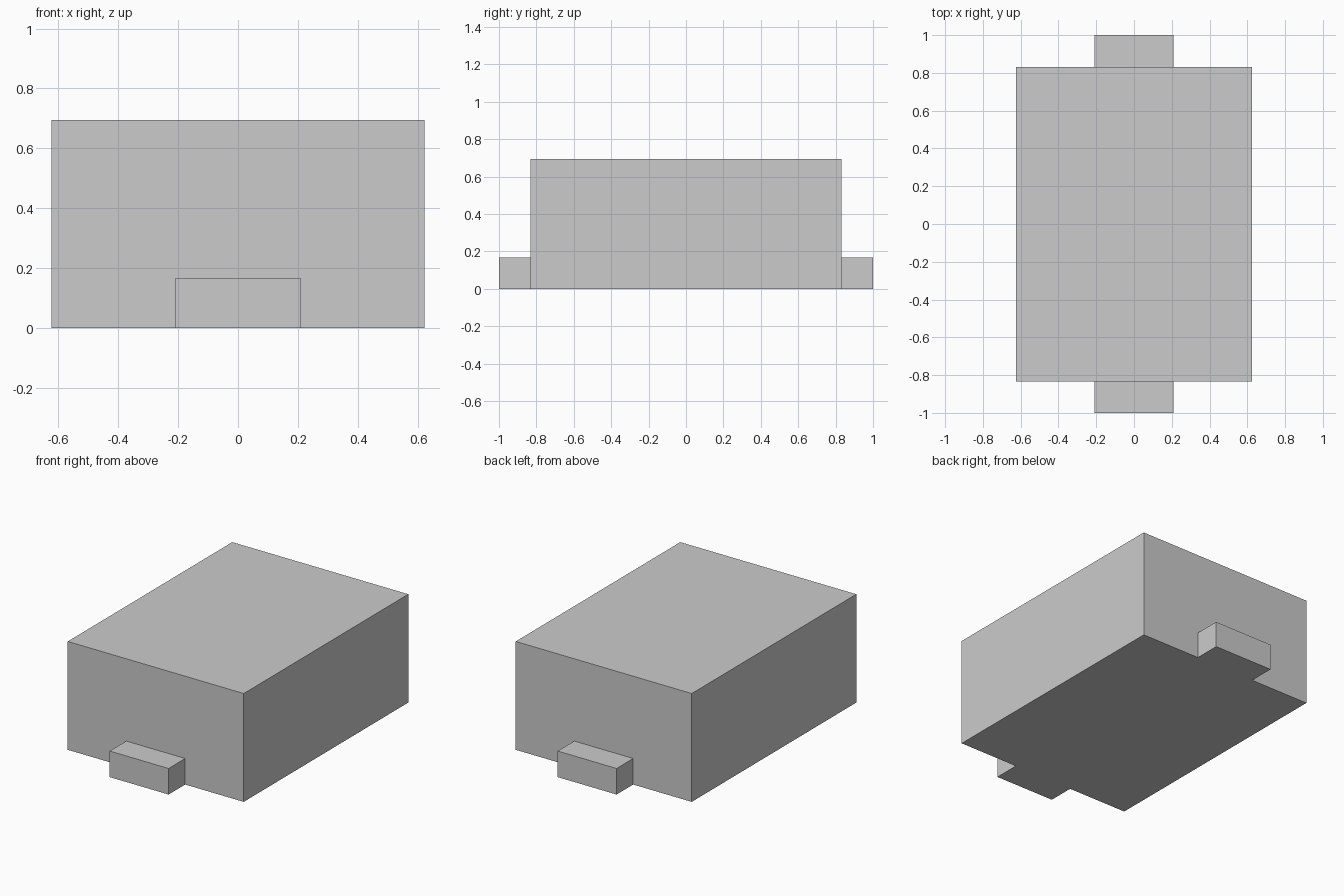
import bpy
import bmesh
from mathutils import Vector

if "Cube" in bpy.data.objects:
    bpy.data.objects.remove(bpy.data.objects["Cube"])


def box(name, x, y, z):
    """Flat-faced box from (min, max) ranges on each axis."""
    bm = bmesh.new()
    bmesh.ops.create_cube(bm, size=1)
    for v in bm.verts:
        v.co = Vector(r[0] if c < 0 else r[1] for c, r in zip(v.co, (x, y, z)))
    mesh = bpy.data.meshes.new(name)
    bm.to_mesh(mesh)
    bm.free()
    obj = bpy.data.objects.new(name, mesh)
    bpy.context.collection.objects.link(obj)
    return obj


BODY_X, BODY_Y, BODY_Z = 0.6235, 0.8325, 0.694
TAB_X, TAB_Z = 0.2085, 0.167

# Main block
box("body", (-BODY_X, BODY_X), (-BODY_Y, BODY_Y), (0, BODY_Z))

# Low end tabs, flush with the base
for name, y in (("front_tab", (-1, -BODY_Y)), ("back_tab", (BODY_Y, 1))):
    box(name, (-TAB_X, TAB_X), y, (0, TAB_Z))
